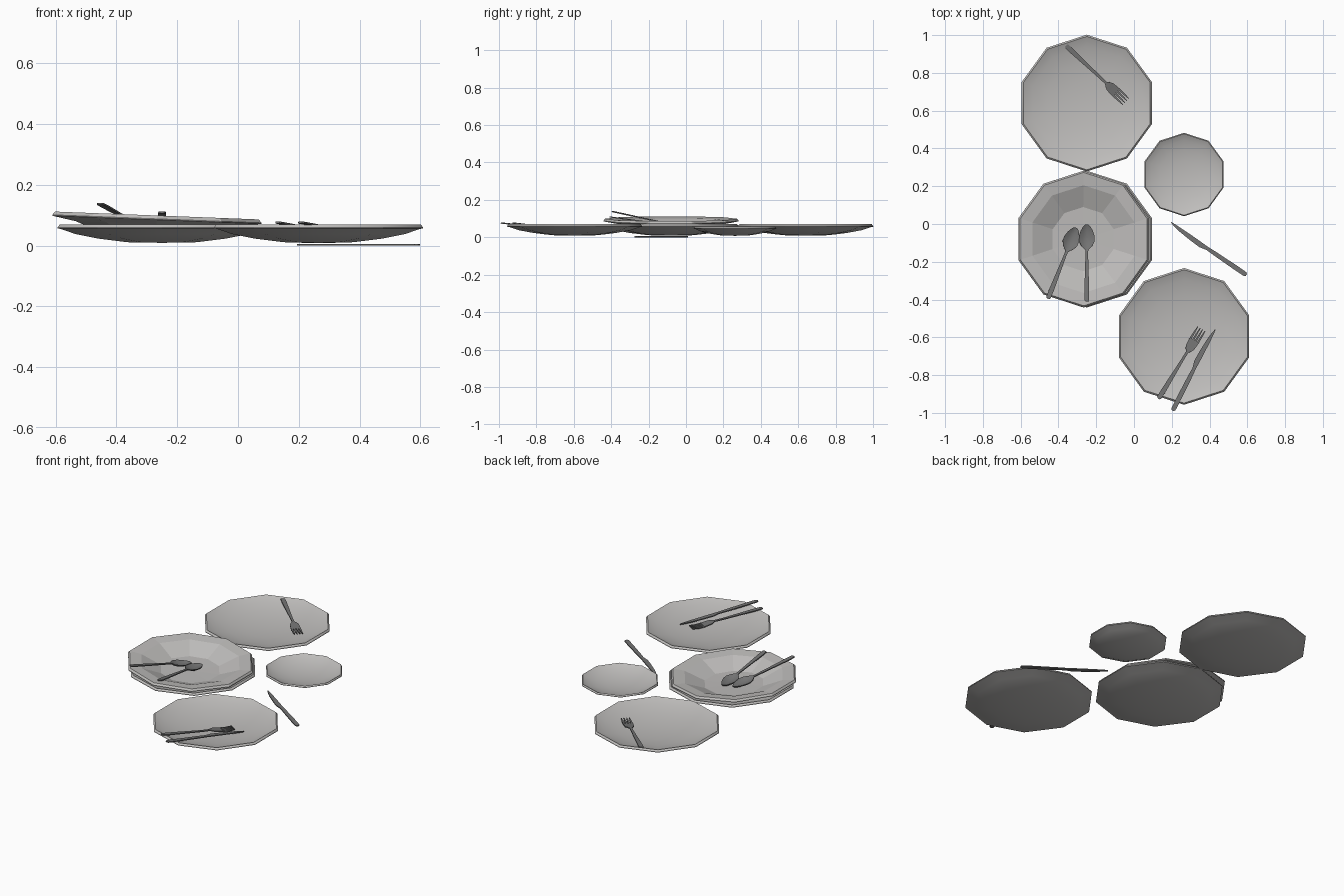
import bpy, bmesh, math
from mathutils import Vector, Matrix

if "Cube" in bpy.data.objects:
    bpy.data.objects.remove(bpy.data.objects["Cube"])


def material(name, rgb):
    m = bpy.data.materials.new(name)
    m.diffuse_color = (*rgb, 1)
    m.use_nodes = True
    m.node_tree.nodes["Principled BSDF"].inputs["Base Color"].default_value = m.diffuse_color
    return m


CERAMIC = material("ceramic", (0.52, 0.51, 0.50))
STEEL = material("steel", (0.17, 0.17, 0.17))


def finish(bm, name, mat, smooth=False):
    bmesh.ops.recalc_face_normals(bm, faces=bm.faces)
    me = bpy.data.meshes.new(name)
    bm.to_mesh(me)
    bm.free()
    me.materials.append(mat)
    ob = bpy.data.objects.new(name, me)
    bpy.context.collection.objects.link(ob)
    if smooth:
        bpy.ops.object.select_all(action='DESELECT')
        ob.select_set(True)
        bpy.context.view_layer.objects.active = ob
        bpy.ops.object.shade_smooth_by_angle(angle=math.radians(30))
    return ob


def revolve(name, profile, loc, smooth, sides=10):
    """Ten-sided dish; the profile starts and ends on the axis."""
    bm = bmesh.new()
    rings = []
    for r, z in profile:
        if r == 0:
            rings.append([bm.verts.new((0, 0, z))] * sides)
        else:
            angs = [math.pi / 2 + math.tau * k / sides for k in range(sides)]
            rings.append([bm.verts.new((r * math.cos(a), r * math.sin(a), z)) for a in angs])
    for a, b in zip(rings, rings[1:]):
        for k in range(sides):
            n = (k + 1) % sides
            bm.faces.new(dict.fromkeys((a[k], a[n], b[n], b[k])))
    ob = finish(bm, name, CERAMIC, smooth)
    ob.location = loc
    return ob


def strip(bm, sections, t=0.006, across=4):
    """Thin solid along +x from sections (x, y_low, y_high, z, sag)."""
    rows = []
    for x, lo, hi, z, sag in sections:
        top, bot = [], []
        for i in range(across + 1):
            u = i / across
            y = lo + (hi - lo) * u
            h = z - sag * (1 - (2 * u - 1) ** 2)
            top.append(bm.verts.new((x, y, h + t)))
            bot.append(bm.verts.new((x, y, h)))
        rows.append(top + bot[::-1])
    for a, b in zip(rows, rows[1:]):
        for i in range(len(a)):
            n = (i + 1) % len(a)
            bm.faces.new((a[i], a[n], b[n], b[i]))
    bm.faces.new(rows[0])
    bm.faces.new(rows[-1][::-1])


def place(ob, start, end):
    """Lay a utensil from its handle end to its tip."""
    x = (Vector(end) - Vector(start)).normalized()
    y = Vector((0, 0, 1)).cross(x).normalized()
    m = Matrix((x, y, x.cross(y))).transposed().to_4x4()
    ob.matrix_world = Matrix.Translation(start) @ m


def sym(x, w, z=0, sag=0):
    return (x, -w, w, z, sag)


HANDLE = [sym(0, 0.007), sym(0.006, 0.012), sym(0.05, 0.013), sym(0.18, 0.009), sym(0.25, 0.007)]


def fork(name, start, end):
    bm = bmesh.new()
    strip(bm, HANDLE + [sym(0.29, 0.007, 0.002), sym(0.305, 0.018, 0.002),
                        sym(0.32, 0.025, 0), sym(0.365, 0.028, -0.003)])
    for i in range(4):
        c = -0.0225 + 0.015 * i
        strip(bm, [(0.365, c - 0.0055, c + 0.0055, -0.003, 0),
                   (0.40, c - 0.0045, c + 0.0045, -0.002, 0),
                   (0.435, c - 0.002, c + 0.002, 0.004, 0)], across=1)
    place(finish(bm, name, STEEL, True), start, end)


def knife(name, start, end):
    bm = bmesh.new()
    strip(bm, [sym(0, 0.006), sym(0.008, 0.012), sym(0.06, 0.013), sym(0.2, 0.011),
               sym(0.25, 0.009), (0.262, -0.009, 0.012, 0, 0), (0.29, -0.010, 0.018, 0, 0),
               (0.35, -0.011, 0.015, 0, 0), (0.42, -0.011, 0.009, 0, 0),
               (0.465, -0.010, 0.001, 0, 0), (0.487, -0.008, -0.005, 0, 0)])
    place(finish(bm, name, STEEL, True), start, end)


def spoon(name, start, end):
    bm = bmesh.new()
    strip(bm, HANDLE + [sym(0.275, 0.008, 0, 0.001), sym(0.295, 0.028, 0, 0.009),
                        sym(0.32, 0.041, 0, 0.015), sym(0.345, 0.042, 0, 0.016),
                        sym(0.375, 0.033, 0, 0.012), sym(0.4, 0.019, 0, 0.006),
                        sym(0.41, 0.008, 0, 0.001)])
    place(finish(bm, name, STEEL, True), start, end)


# Flat dinner plates and side plate, with a bevelled rim
PLATE = [(0, 0), (0.12, 0.002), (0.22, 0.014), (0.30, 0.029), (0.348, 0.045), (0.362, 0.048),
         (0.362, 0.051), (0.353, 0.061), (0.349, 0.059), (0.30, 0.042), (0.22, 0.025),
         (0.12, 0.013), (0, 0.010)]
for name, x, y in (("back_plate", -0.25, 0.64), ("front_plate", 0.265, -0.595),
                   ("stack_plate", -0.25, -0.08)):
    revolve(name, PLATE, (x, y, 0.009), True)
revolve("side_plate", [(r * 0.61, z * 0.8) for r, z in PLATE], (0.265, 0.262, 0.008), True)

# Soup plate, tilted on top of the stack
SOUP = [(0, -0.062), (0.17, -0.062), (0.28, -0.022), (0.362, -0.007), (0.362, -0.004),
        (0.353, 0.007), (0.285, -0.001), (0.17, -0.048), (0, -0.052)]
soup = revolve("soup_plate", SOUP, (-0.267, -0.08, 0.092), False)
soup.rotation_euler.y = math.radians(2.2)

# Cutlery
fork("back_fork", (-0.36, 0.945, 0.062), (-0.045, 0.65, 0.040))
fork("front_fork", (0.13, -0.925, 0.073), (0.36, -0.55, 0.030))
knife("front_knife", (0.205, -0.988, 0.073), (0.425, -0.555, 0.032))
knife("table_knife", (0.595, -0.27, 0.0), (0.19, 0.005, 0.0))
spoon("left_spoon", (-0.455, -0.395, 0.135), (-0.305, -0.015, 0.052))
spoon("right_spoon", (-0.25, -0.41, 0.106), (-0.25, -0.005, 0.052))
